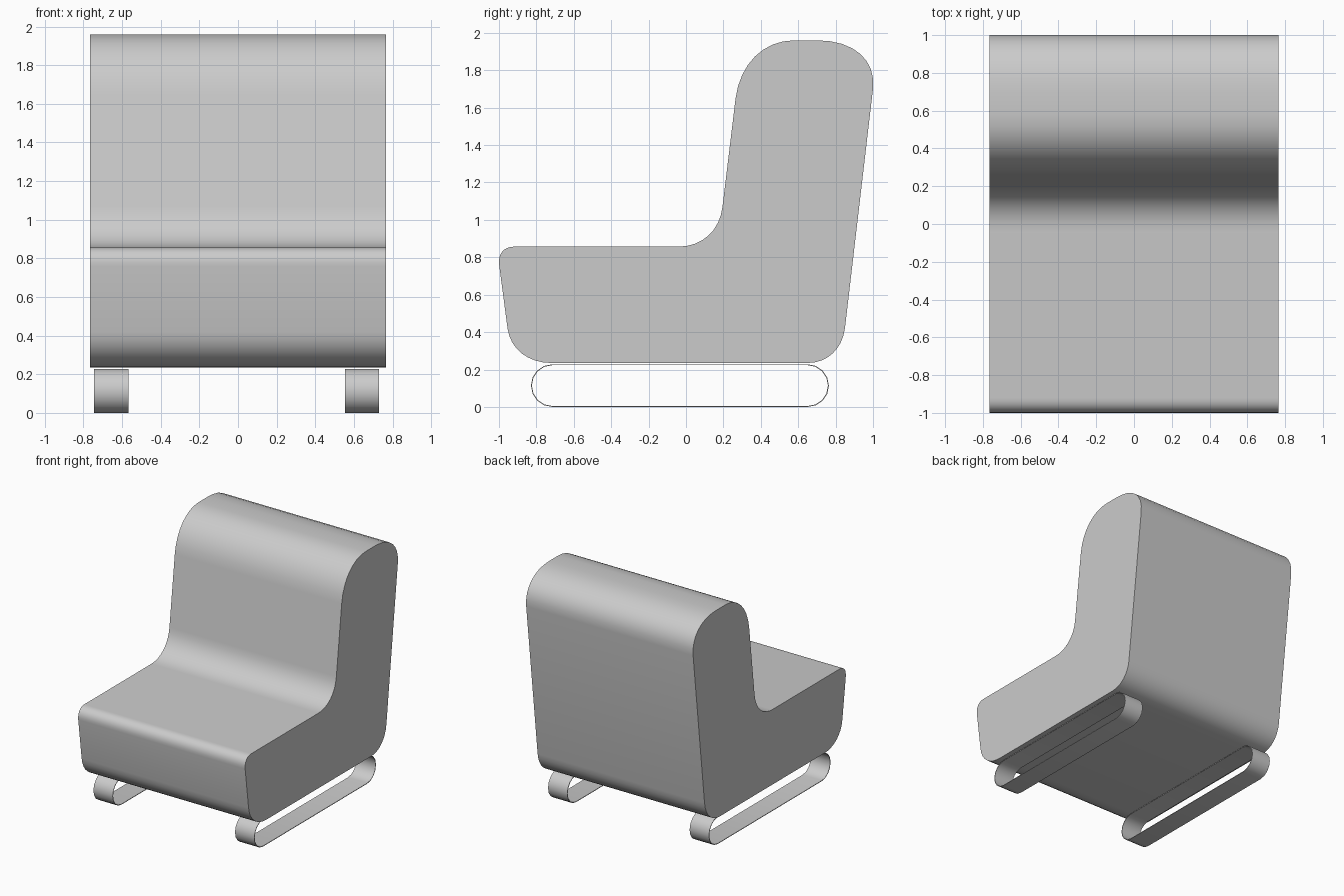
import bpy, bmesh, math
from mathutils import Vector

if "Cube" in bpy.data.objects:
    bpy.data.objects.remove(bpy.data.objects["Cube"])


def rounded(corners, k=0.6, n=8):
    """Outline from (start, corner, end) triples, each rounded with a cubic curve."""
    pts = []
    for a, c, b in corners:
        a, c, b = Vector(a), Vector(c), Vector(b)
        h1, h2 = a.lerp(c, k), b.lerp(c, k)
        for i in range(n + 1):
            t = i / n
            u = 1 - t
            pts.append(a * u**3 + h1 * 3 * u * u * t + h2 * 3 * u * t * t + b * t**3)
    return pts


def finish(name, bm, angle):
    bmesh.ops.recalc_face_normals(bm, faces=bm.faces)
    me = bpy.data.meshes.new(name)
    bm.to_mesh(me)
    bm.free()
    ob = bpy.data.objects.new(name, me)
    bpy.context.collection.objects.link(ob)
    bpy.ops.object.select_all(action='DESELECT')
    ob.select_set(True)
    bpy.context.view_layer.objects.active = ob
    bpy.ops.object.shade_smooth_by_angle(angle=math.radians(angle))
    return ob


def extrude_x(name, loops, x0, x1):
    """Extrude a (y, z) outline along x; a second loop makes it a hollow band."""
    bm = bmesh.new()
    rings = [[[bm.verts.new((x, p[0], p[1])) for p in lp] for x in (x0, x1)] for lp in loops]
    n = len(loops[0])

    def bridge(a, b):
        for i in range(n):
            j = (i + 1) % n
            bm.faces.new((a[i], a[j], b[j], b[i]))

    for left, right in rings:
        bridge(left, right)
    for side in (0, 1):
        if len(rings) == 1:
            bm.faces.new(rings[0][side])
        else:
            bridge(rings[0][side], rings[1][side])
    return finish(name, bm, 40)


# Upholstered seat and backrest in one profile
body = rounded([
    ((0.65, 0.235), (0.826, 0.235), (0.85, 0.42)),
    ((1.0, 1.70), (1.03, 1.96), (0.70, 1.96)),
    ((0.58, 1.96), (0.305, 1.96), (0.265, 1.65)),
    ((0.195, 1.07), (0.17, 0.857), (-0.04, 0.857)),
    ((-0.92, 0.857), (-1.012, 0.857), (-1.0, 0.76)),
    ((-0.955, 0.42), (-0.93, 0.235), (-0.72, 0.235)),
])
y0, y1 = min(p.x for p in body), max(p.x for p in body)
for p in body:
    p.x = -1 + 2 * (p.x - y0) / (y1 - y0)
extrude_x("seat_body", [body], -0.765, 0.765)


def band(r, n=8):
    """Stadium outline of the metal skid."""
    pts = []
    for cy, start in ((0.65, -90), (-0.715, 90)):
        for i in range(n + 1):
            a = math.radians(start + 180 * i / n)
            pts.append((cy + r * math.cos(a), 0.114 + r * math.sin(a)))
    return pts


# Flat metal skids, one per side
for name, x0, x1 in (("left_skid", -0.745, -0.568), ("right_skid", 0.553, 0.73)):
    extrude_x(name, [band(0.114), band(0.109)], x0, x1)
